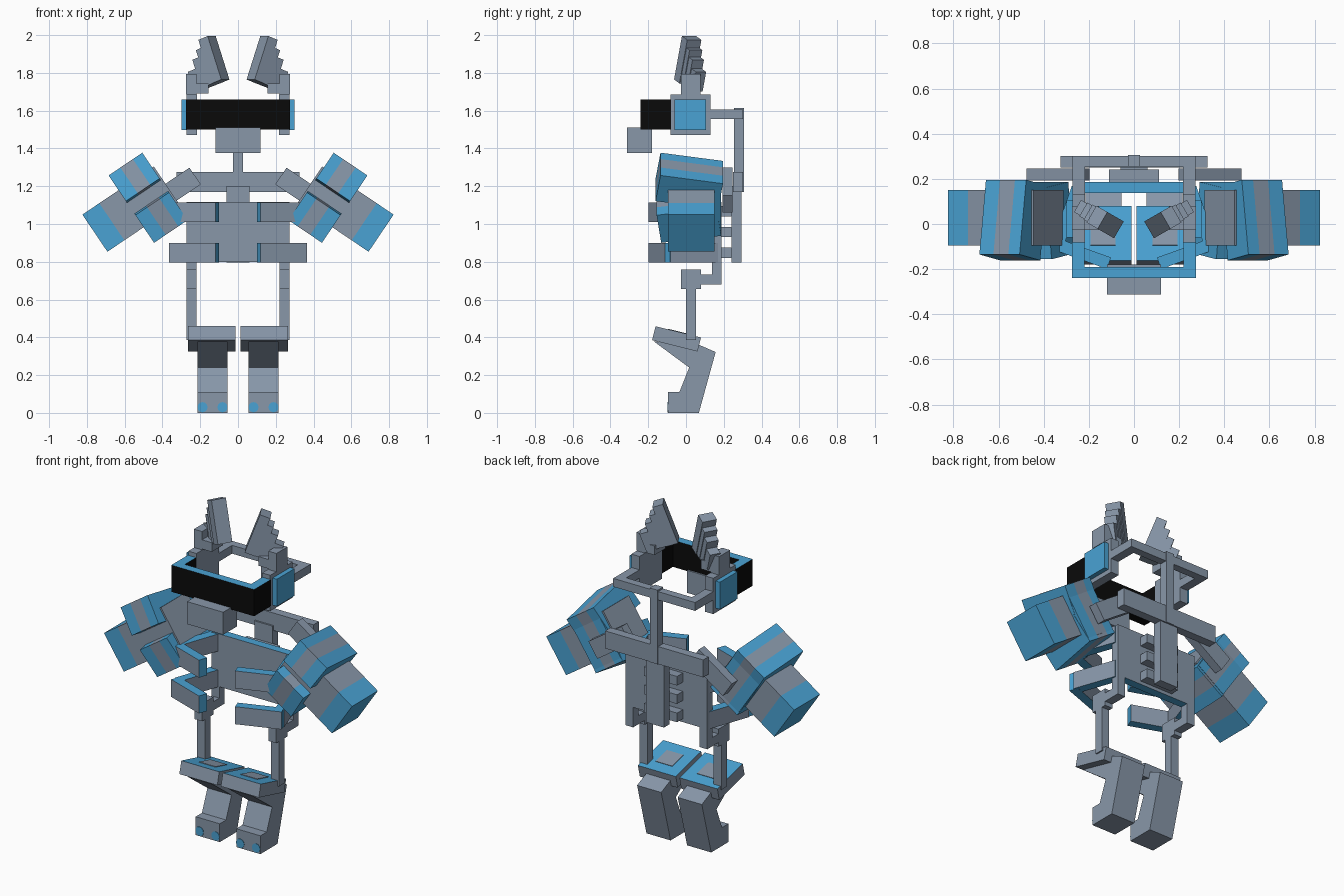
import bpy, bmesh, math
from mathutils import Matrix, Vector

if "Cube" in bpy.data.objects:
    bpy.data.objects.remove(bpy.data.objects["Cube"], do_unlink=True)


def material(name, rgb):
    m = bpy.data.materials.new(name)
    m.use_nodes = True
    m.diffuse_color = (*rgb, 1)
    m.node_tree.nodes["Principled BSDF"].inputs["Base Color"].default_value = (*rgb, 1)
    return m


MATS = [material("steel_grey", (0.246, 0.309, 0.397)),
        material("sky_blue", (0.068, 0.365, 0.658)),
        material("visor_black", (0.003, 0.003, 0.003))]
GREY, BLUE, BLACK = 0, 1, 2


def finish(name, bm, mirror):
    """Make the object, and its twin across x = 0 when mirror is set."""
    bmesh.ops.recalc_face_normals(bm, faces=bm.faces)
    sides = (("left_", 1), ("right_", -1)) if mirror else (("", 1),)
    for prefix, s in sides:
        b = bm.copy()
        if s < 0:
            bmesh.ops.scale(b, vec=(-1, 1, 1), verts=b.verts)
            bmesh.ops.reverse_faces(b, faces=b.faces)
        me = bpy.data.meshes.new(prefix + name)
        b.to_mesh(me)
        b.free()
        for m in MATS:
            me.materials.append(m)
        bpy.context.collection.objects.link(bpy.data.objects.new(prefix + name, me))
    bm.free()


def box(name, x, y, z, color=GREY, M=None, mirror=False, cuts=(), paint=None):
    """Box from ranges; cuts split it along local x; paint(normal, centre) picks colours."""
    bm = bmesh.new()
    bmesh.ops.create_cube(bm, size=1)
    for v in bm.verts:
        v.co = Vector([(r[0] + r[1]) / 2 + c * (r[1] - r[0]) for r, c in zip((x, y, z), v.co)])
    for c in cuts:
        bmesh.ops.bisect_plane(bm, geom=bm.verts[:] + bm.edges[:] + bm.faces[:],
                               plane_co=(c, 0, 0), plane_no=(1, 0, 0))
    bm.normal_update()
    for f in bm.faces:
        f.material_index = paint(f.normal, f.calc_center_median()) if paint else color
    if M:
        bm.transform(M)
    finish(name, bm, mirror)


def turned(center, angle, axis):
    c = Matrix.Translation(center)
    return c @ Matrix.Rotation(math.radians(angle), 4, axis) @ c.inverted()


def blue_top(n, c):
    return BLUE if n.z > 0.5 else GREY


def visor_paint(n, c):
    return BLUE if n.z > 0.5 else BLACK


# Visor, a U-shaped frame
box("visor_front", (-0.275, 0.275), (-0.24, -0.19), (1.5, 1.66), paint=visor_paint)
box("visor_side", (0.22, 0.275), (-0.19, -0.08), (1.5, 1.66), mirror=True, paint=visor_paint)

# Head: jaw, side cups, rear frame
box("jaw", (-0.12, 0.12), (-0.312, -0.18), (1.375, 1.51))
box("head_cup", (0.218, 0.272), (-0.083, 0.13), (1.47, 1.685), mirror=True)
box("cup_pad", (0.272, 0.3), (-0.06, 0.107), (1.497, 1.66), BLUE, mirror=True)
box("ear_post", (0.22, 0.274), (-0.027, 0.078), (1.685, 1.795), mirror=True)
box("ear_bracket", (0.155, 0.22), (-0.027, 0.078), (1.69, 1.745), mirror=True)
box("head_side_bar", (0.218, 0.272), (0.13, 0.255), (1.555, 1.605), mirror=True)
box("head_back_bar", (-0.272, 0.272), (0.255, 0.302), (1.555, 1.605))

# Ears: stepped slabs leaning outwards
ear = (Matrix.Translation((0.067, -0.026, 1.765)) @ Matrix.Rotation(math.radians(30), 4, 'Z')
       @ Matrix.Rotation(math.radians(20), 4, 'Y'))
steps = [(0, 0.06, 0.245), (0.06, 0.095, 0.2), (0.095, 0.135, 0.16), (0.135, 0.185, 0.11)]
for i, (u0, u1, h) in enumerate(steps):
    t = 0.043 - 0.004 * i
    box(f"ear_step_{i + 1}", (u0, u1), (-t, t), (0, h), M=ear, mirror=True)

# Neck, spine and back
box("neck_post", (-0.026, 0.026), (0.255, 0.306), (1.17, 1.615))
box("shoulder_bar", (-0.326, 0.326), (0.25, 0.302), (1.17, 1.275))
box("spine", (-0.06, 0.06), (0.24, 0.295), (0.795, 1.2))
for i, z in enumerate((0.82, 0.93, 1.04)):
    box(f"vertebra_{i + 1}", (-0.11, 0.11), (0.185, 0.242), (z, z + 0.055))
box("back_panel", (-0.272, 0.272), (0.137, 0.187), (0.8, 1.117),
    paint=lambda n, c: BLUE if abs(n.z) > 0.5 else GREY)

# Chest bands: angled front bars joined to the back by side bars
def band(name, p, q, z):
    p, q = Vector((*p, 0)), Vector((*q, 0))
    d = q - p
    M = Matrix.Translation(p) @ Matrix.Rotation(math.atan2(d.y, d.x), 4, 'Z')
    box(name, (0, d.length), (-0.027, 0.027), z, M=M, mirror=True,
        paint=lambda n, c: GREY if abs(n.y) > 0.5 else BLUE)


for level, z in (("upper", (1.01, 1.115)), ("lower", (0.795, 0.9))):
    band(level + "_front_band", (0.111, -0.174), (0.357, -0.085), z)
    band(level + "_side_band", (0.338, -0.09), (0.25, 0.16), (z[0] + 0.001, z[1] - 0.001))

# Arms, built in a frame that slopes down and outwards
arm = Matrix.Rotation(math.radians(34), 4, 'Y')
A0, A1 = -0.35, -0.135
S0, S1 = A0 + 0.06, A1 - 0.075


def stripe(n, c):
    return GREY if S0 < c.x < S1 and abs(n.x) < 0.5 else BLUE


box("shoulder_link", (-0.9 - 0.01, -0.645), (0.192, 0.246), (0.89, 0.997),
    M=Matrix.Translation((0.337, 0, 1.18)) @ arm @ Matrix.Translation((0.7775, 0, -0.9435)),
    mirror=True)
box("forearm", (-0.36, 0.096), (-0.095, 0.15), (1.094, 1.331), M=arm, mirror=True,
    cuts=(-0.012,), paint=lambda n, c: BLUE if c.x > -0.012 else GREY)
box("upper_cuff", (A0, A1), (-0.15, 0.185), (1.234, 1.4), mirror=True, cuts=(S0, S1),
    M=arm @ turned((0, 0.018, 1.317), -9, 'X'), paint=stripe)
box("lower_cuff", (A0, A1), (-0.145, 0.175), (1.017, 1.195), mirror=True, cuts=(S0, S1),
    M=arm @ turned((0, 0.018, 1.106), 8, 'X'), paint=stripe)
box("cuff_back", (A0 + 0.002, A1 - 0.002), (0.15, 0.185), (1.06, 1.37), mirror=True,
    cuts=(S0, S1), M=arm, paint=stripe)

# Hips and leg posts
box("hip_hanger", (0.22, 0.272), (0.137, 0.187), (0.68, 0.8), mirror=True)
box("hip_bar", (0.22, 0.272), (0.08, 0.137), (0.68, 0.732), mirror=True)
box("hip_joint", (0.22, 0.272), (-0.026, 0.08), (0.655, 0.76), mirror=True)
box("leg_post", (0.22, 0.272), (0, 0.052), (0.385, 0.655), mirror=True)

# Thighs with a grey patch on the blue top
thigh = Matrix.Translation((0.138, -0.05, 0.392)) @ Matrix.Rotation(math.radians(-14), 4, 'X')
box("thigh", (-0.126, 0.126), (-0.124, 0.124), (-0.038, 0.038), M=thigh, mirror=True, paint=blue_top)
box("thigh_patch", (-0.055, 0.055), (-0.055, 0.055), (0.037, 0.041), M=thigh, mirror=True)

# Shins with feet, extruded from a side profile
profile = [(-0.17, 0.378), (0.017, 0.24), (-0.035, 0.11), (-0.095, 0.11), (-0.095, 0),
           (0.068, 0), (0.157, 0.322), (0.07, 0.36)]
bm = bmesh.new()
face = bm.faces.new([bm.verts.new((0.055, y, z)) for y, z in profile])
ext = bmesh.ops.extrude_face_region(bm, geom=[face])
bmesh.ops.translate(bm, vec=(0.16, 0, 0), verts=[v for v in ext["geom"] if isinstance(v, bmesh.types.BMVert)])
finish("shin_and_foot", bm, True)

# Round toe plates
for side, x in (("inner", 0.082), ("outer", 0.188)):
    bm = bmesh.new()
    bmesh.ops.create_cone(bm, cap_ends=True, segments=12, radius1=0.027, radius2=0.027, depth=0.006,
                          matrix=Matrix.Translation((x, -0.095, 0.03)) @ Matrix.Rotation(math.pi / 2, 4, 'X'))
    for f in bm.faces:
        f.material_index = BLUE
    finish(side + "_toe", bm, True)
